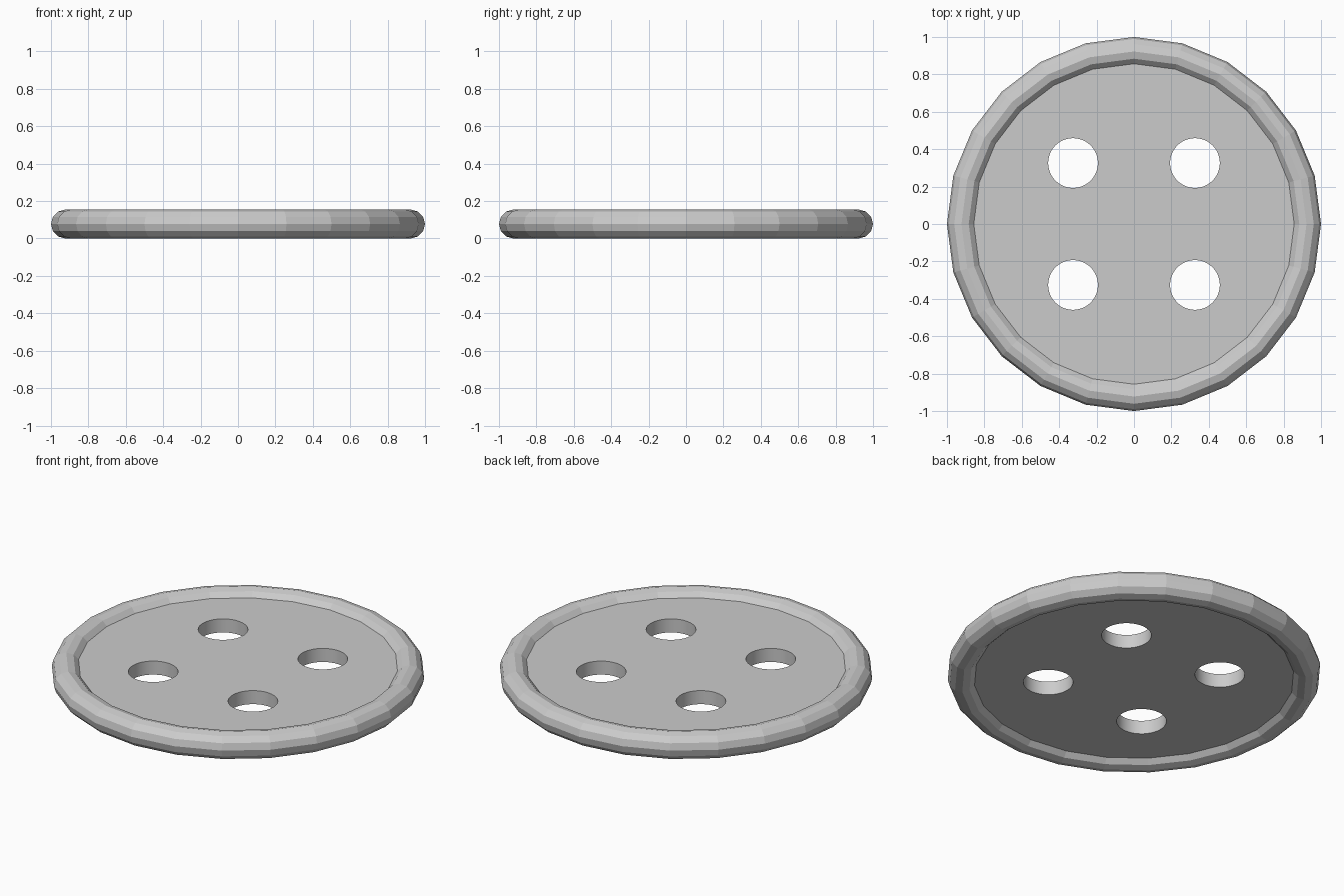
import bpy
from math import pi

if "Cube" in bpy.data.objects:
    bpy.data.objects.remove(bpy.data.objects["Cube"])

MID = 0.0775      # half height of the rim
HOLE = 0.326      # hole offset from the centre


def cylinder(name, sides, radius, depth, x=0, y=0):
    bpy.ops.mesh.primitive_cylinder_add(vertices=sides, radius=radius, depth=depth,
                                        location=(x, y, MID))
    obj = bpy.context.object
    obj.name = name
    return obj


# Raised rounded rim, faceted
bpy.ops.mesh.primitive_torus_add(major_segments=24, minor_segments=12,
                                 major_radius=1 - MID, minor_radius=MID,
                                 location=(0, 0, MID))
bpy.context.object.name = "rim"
bpy.ops.object.shade_flat()

# Flat disc whose edge is buried in the rim
disc = cylinder("disc", 24, 0.92, 0.08)

# Four thread holes
for x in (-HOLE, HOLE):
    for y in (-HOLE, HOLE):
        cutter = cylinder("hole_cutter", 48, 0.133, 0.4, x, y)
        bpy.context.view_layer.objects.active = disc
        mod = disc.modifiers.new("thread_hole", 'BOOLEAN')
        mod.operation = 'DIFFERENCE'
        mod.solver = 'EXACT'
        mod.object = cutter
        bpy.ops.object.modifier_apply(modifier=mod.name)
        bpy.data.objects.remove(cutter, do_unlink=True)

# Smooth hole walls, crisp edges
bpy.ops.object.select_all(action='DESELECT')
disc.select_set(True)
bpy.context.view_layer.objects.active = disc
bpy.ops.object.shade_smooth_by_angle(angle=pi / 6)
